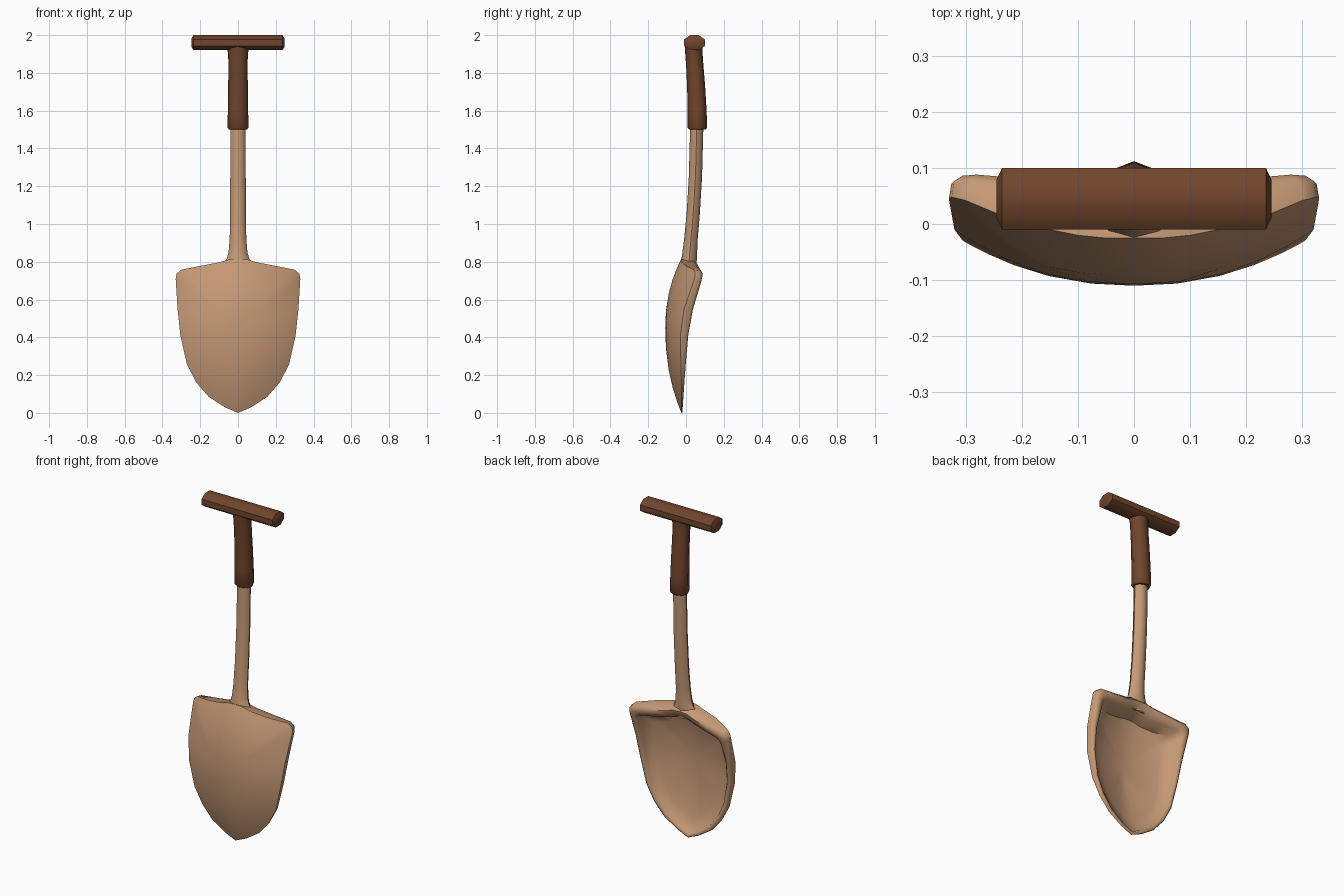
import bpy, bmesh, math
from mathutils import Vector

if "Cube" in bpy.data.objects:
    bpy.data.objects.remove(bpy.data.objects["Cube"])


def material(name, rgb):
    m = bpy.data.materials.new(name)
    m.diffuse_color = (*rgb, 1)
    m.use_nodes = True
    m.node_tree.nodes["Principled BSDF"].inputs["Base Color"].default_value = m.diffuse_color
    return m


light_wood = material("light tan", (0.56, 0.32, 0.18))
dark_wood = material("dark brown", (0.165, 0.06, 0.026))


def loft(name, rings, mat, angle, start_tip=None, end_tip=None):
    """Skin closed rings of equal length; cap ends with a fan or an n-gon."""
    bm = bmesh.new()
    vr = [[bm.verts.new(p) for p in r] for r in rings]
    n = len(vr[0])
    for a, b in zip(vr, vr[1:]):
        for i in range(n):
            j = (i + 1) % n
            bm.faces.new((a[i], a[j], b[j], b[i]))
    for ring, tip in ((vr[0], start_tip), (vr[-1], end_tip)):
        if tip is None:
            bm.faces.new(ring)
        else:
            c = bm.verts.new(tip)
            for i in range(n):
                bm.faces.new((ring[i], ring[(i + 1) % n], c))
    bmesh.ops.recalc_face_normals(bm, faces=bm.faces)
    me = bpy.data.meshes.new(name)
    bm.to_mesh(me)
    bm.free()
    me.materials.append(mat)
    for p in me.polygons:
        p.use_smooth = True
    me.set_sharp_from_angle(angle=math.radians(angle))
    ob = bpy.data.objects.new(name, me)
    bpy.context.collection.objects.link(ob)
    return ob


# Blade: outline points (x, z, rim front y, rim crest y, rim width)
half = [
    (0.00, 0.000, -0.024, -0.018, 0.05),
    (0.07, 0.030, -0.024, -0.017, 0.06),
    (0.155, 0.085, -0.024, -0.013, 0.08),
    (0.22, 0.160, -0.024, -0.008, 0.10),
    (0.27, 0.255, -0.027, -0.001, 0.12),
    (0.305, 0.41, -0.030, 0.012, 0.14),
    (0.32, 0.55, -0.010, 0.036, 0.16),
    (0.33, 0.71, 0.045, 0.080, 0.19),
    (0.325, 0.737, 0.048, 0.086, 0.20),
    (0.30, 0.758, 0.042, 0.088, 0.22),
    (0.20, 0.778, 0.000, 0.080, 0.25),
    (0.10, 0.797, -0.020, 0.068, 0.26),
    (0.05, 0.812, -0.025, 0.062, 0.26),
    (0.00, 0.815, -0.025, 0.060, 0.26),
]
outline = half + [(-p[0], *p[1:]) for p in half[-2:0:-1]]
CZ, DEEP, THICK = 0.45, -0.11, 0.022


def front_y(rf, s):
    return rf + (DEEP - rf) * (1 - s ** 2.2)


def blade_ring(fn):
    pts = []
    for x, z, rf, cr, w in outline:
        s, y = fn(rf, cr, w)
        pts.append((x * s, y, CZ + (z - CZ) * s))
    return pts


def inner(k):
    def fn(rf, cr, w):
        s = (1 - w) * k
        return s, front_y(rf, s) + min(THICK, (cr - rf) + 0.012 * (1 - k))
    return fn


rings = [blade_ring(lambda rf, cr, w, s=s: (s, front_y(rf, s)))
         for s in (0.25, 0.5, 0.7, 0.86, 0.95, 1.0)]
rings += [
    blade_ring(lambda rf, cr, w: (1 - w * 0.07, rf + (cr - rf) * 0.75)),
    blade_ring(lambda rf, cr, w: (1 - w * 0.3, cr)),
    blade_ring(lambda rf, cr, w: (1 - w * 0.6, rf + (cr - rf) * 0.9)),
    blade_ring(lambda rf, cr, w: (1 - w * 0.85, rf + (cr - rf) * 0.6)),
]
rings += [blade_ring(inner(k)) for k in (1.0, 0.8, 0.55, 0.28)]
loft("blade", rings, light_wood, 60,
     (0, DEEP, CZ), (0, DEEP + THICK * 0.8, CZ))


def oval(z, cy, rx, ry, n=8):
    return [(rx * math.sin(2 * math.pi * i / n),
             cy + ry * math.cos(2 * math.pi * i / n), z) for i in range(n)]


# Shaft, flared where it meets the blade
loft("shaft", [oval(*r) for r in (
    (0.74, 0.010, 0.10, 0.034), (0.785, 0.014, 0.085, 0.040),
    (0.815, 0.017, 0.060, 0.041), (0.85, 0.020, 0.050, 0.039),
    (0.92, 0.026, 0.044, 0.036), (1.05, 0.038, 0.042, 0.035),
    (1.25, 0.050, 0.041, 0.035), (1.55, 0.058, 0.040, 0.035))],
    light_wood, 50)

# Grip sleeve
loft("grip_sleeve", [oval(*r) for r in (
    (1.50, 0.060, 0.048, 0.044), (1.51, 0.060, 0.055, 0.052),
    (1.60, 0.059, 0.054, 0.050), (1.72, 0.054, 0.052, 0.048),
    (1.83, 0.047, 0.051, 0.046), (1.90, 0.042, 0.052, 0.046),
    (1.945, 0.041, 0.062, 0.046))], dark_wood, 50)


# Crossbar handle with shallow domed ends
def bar_ring(x, k):
    out = []
    for i in range(8):
        a = math.pi / 8 + i * math.pi / 4
        c = k / math.cos(math.pi / 8)
        out.append((x, 0.045 + 0.055 * c * math.cos(a),
                    1.96 + 0.04 * c * math.sin(a)))
    return out


loft("handle_bar", [bar_ring(x, k) for x, k in (
    (-0.245, 0.62), (-0.235, 1), (0.235, 1), (0.245, 0.62))], dark_wood, 50)
